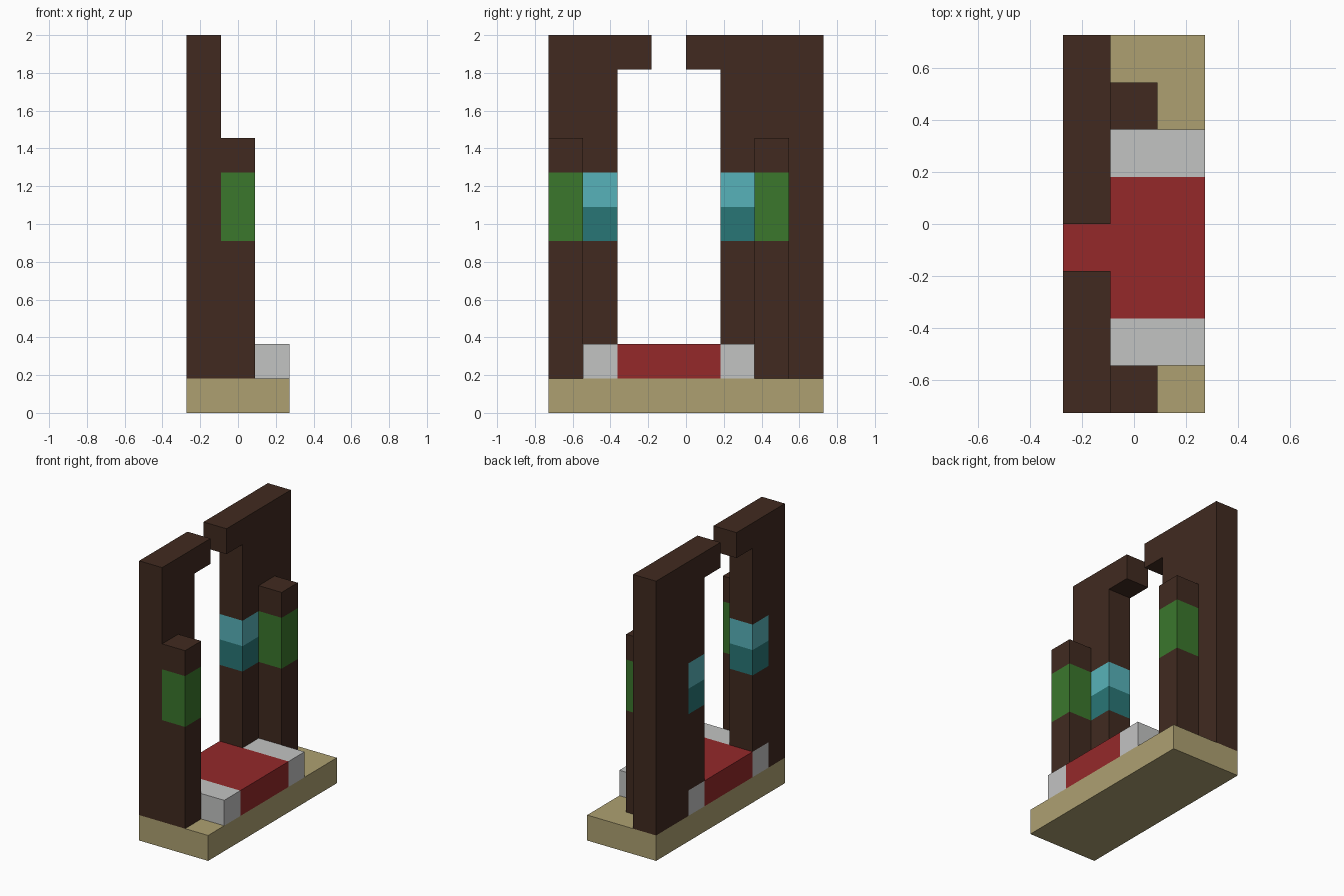
import bpy
import bmesh

cube = bpy.data.objects.get("Cube")
if cube:
    bpy.data.objects.remove(cube, do_unlink=True)

CELL = 2 / 11          # everything sits on a grid of 3 x 8 x 11 cells
WIDTH, DEPTH, HEIGHT = 3, 8, 11


def material(name, rgb):
    """Flat material from a display colour, stored as linear."""
    colour = [(c / 255) ** 2.2 for c in rgb] + [1]
    mat = bpy.data.materials.new(name)
    mat.use_nodes = True
    mat.diffuse_color = colour
    mat.node_tree.nodes["Principled BSDF"].inputs["Base Color"].default_value = colour
    return mat


BROWN = material("dark brown wood", (67, 46, 37))
TAN = material("sand", (172, 159, 113))
RED = material("red carpet", (147, 45, 46))
GREY = material("light grey stone", (193, 194, 193))
GREEN = material("leaf green", (61, 118, 48))
CYAN = material("light teal", (88, 177, 184))
TEAL = material("dark teal", (45, 117, 117))


def extrude_profile(name, outline, x0, x1, mat):
    """Extrude a (y, z) outline from x0 to x1, all in grid cells."""
    bm = bmesh.new()
    verts = [bm.verts.new(((x0 - WIDTH / 2) * CELL, (y - DEPTH / 2) * CELL, z * CELL))
             for y, z in outline]
    face = bm.faces.new(verts)
    side = bmesh.ops.extrude_face_region(bm, geom=[face])["geom"]
    bmesh.ops.translate(bm, vec=((x1 - x0) * CELL, 0, 0),
                        verts=[v for v in side if isinstance(v, bmesh.types.BMVert)])
    bmesh.ops.recalc_face_normals(bm, faces=bm.faces)
    mesh = bpy.data.meshes.new(name)
    bm.to_mesh(mesh)
    bm.free()
    mesh.materials.append(mat)
    obj = bpy.data.objects.new(name, mesh)
    bpy.context.collection.objects.link(obj)
    return obj


def block(name, x, y, z, mat):
    """Box given by its (start, end) ranges in grid cells."""
    outline = [(y[0], z[0]), (y[1], z[0]), (y[1], z[1]), (y[0], z[1])]
    return extrude_profile(name, outline, x[0], x[1], mat)


def gate_half(side, w, flip):
    """Half of the gate; w is the width of its outer wall, flip mirrors it in y."""
    def at(y):
        return DEPTH - y if flip else y

    # Wall and overhanging arm, notched for the band and the kerb
    outline = [(0, 1), (w, 1), (w, 2), (w + 1, 2), (w + 1, 5), (w, 5), (w, 7),
               (w + 1, 7), (w + 1, 10), (w + 2, 10), (w + 2, HEIGHT), (0, HEIGHT)]
    extrude_profile(side + "_wall", [(at(y), z) for y, z in outline], 0, 1, BROWN)

    # Two-tone band on the inner jamb, and the kerb under it
    inner = (at(w), at(w + 1))
    block(side + "_band_lower", (0, 1), inner, (5, 6), TEAL)
    block(side + "_band_upper", (0, 1), inner, (6, 7), CYAN)
    block(side + "_kerb", (0, WIDTH), inner, (1, 2), GREY)

    # Short post with a green band
    post = (at(w - 1), at(w))
    block(side + "_post_shaft", (1, 2), post, (1, 5), BROWN)
    block(side + "_post_band", (1, 2), post, (5, 7), GREEN)
    block(side + "_post_cap", (1, 2), post, (7, 8), BROWN)


# Base slab and carpet
block("base", (0, WIDTH), (0, DEPTH), (0, 1), TAN)
block("carpet", (0, WIDTH), (2, 5), (1, 2), RED)

# The two unequal gate halves
gate_half("front", 1, False)
gate_half("back", 2, True)
